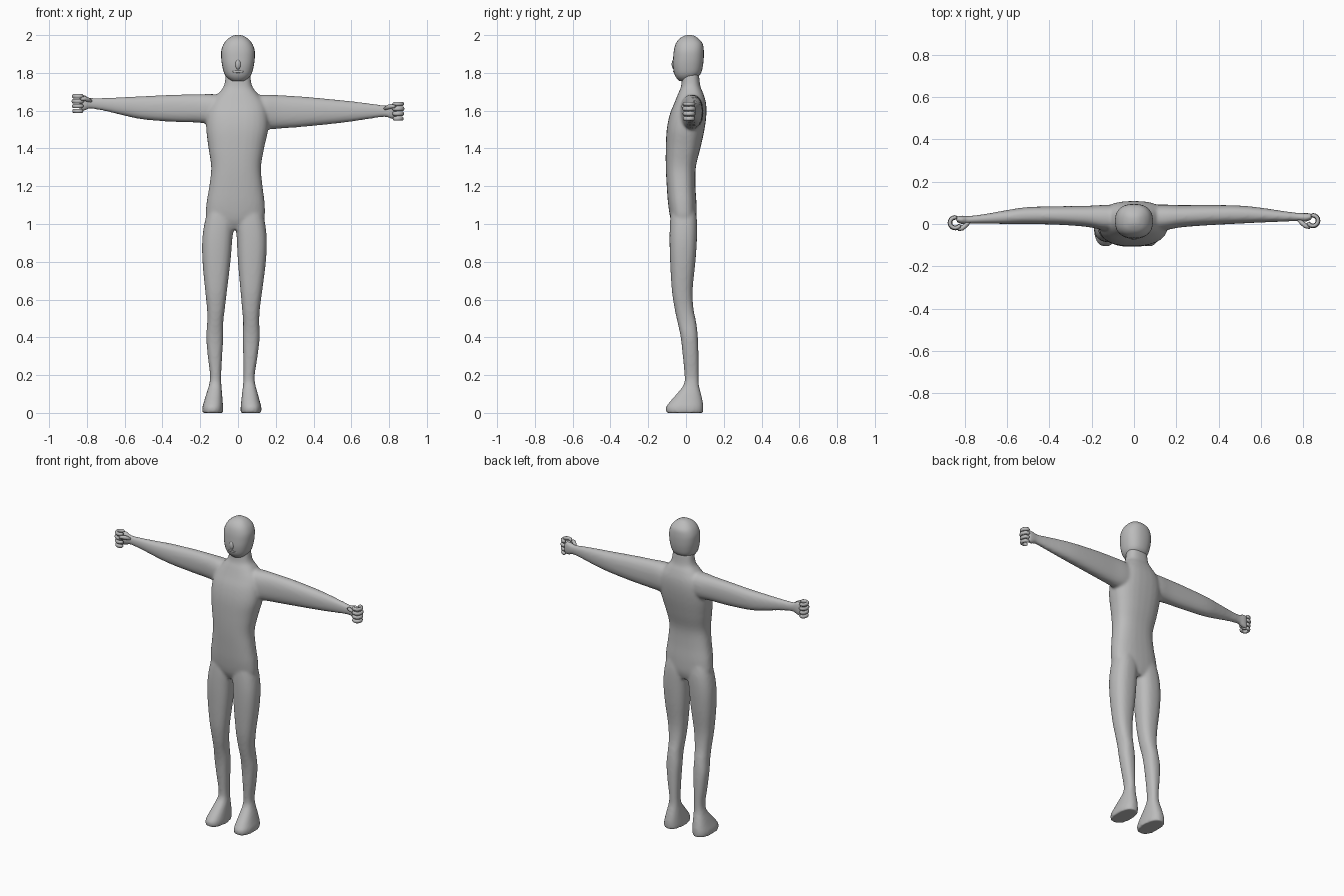
import bpy, bmesh, math
from mathutils import Vector

skin = bpy.data.materials.new("plain grey")
skin.diffuse_color = (0.5, 0.5, 0.5, 1)


def add_object(name, bm):
    bmesh.ops.recalc_face_normals(bm, faces=bm.faces)
    mesh = bpy.data.meshes.new(name)
    bm.to_mesh(mesh)
    bm.free()
    for p in mesh.polygons:
        p.use_smooth = True
    mesh.materials.append(skin)
    obj = bpy.data.objects.new(name, mesh)
    bpy.context.collection.objects.link(obj)
    return obj


def bridge(bm, rings):
    n = len(rings[0])
    for a, b in zip(rings, rings[1:]):
        for i in range(n):
            bm.faces.new((a[i], a[(i + 1) % n], b[(i + 1) % n], b[i]))
    bm.faces.new(rings[0])
    bm.faces.new(rings[-1][::-1])


def smooth_rows(rows, steps=4):
    """Catmull-Rom interpolation between cross-sections."""
    out = []
    for i in range(len(rows) - 1):
        p = [rows[max(i - 1, 0)], rows[i], rows[i + 1], rows[min(i + 2, len(rows) - 1)]]
        for s in range(steps):
            t = s / steps
            out.append([0.5 * (2 * b + (c - a) * t + (2 * a - 5 * b + 4 * c - d) * t * t
                               + (3 * b - a - 3 * c + d) * t ** 3) for a, b, c, d in zip(*p)])
    return out + [list(rows[-1])]


def loft(bm, rows, axis, power=2.3, n=28):
    """Rows: position on axis, then low/high of the two other extents."""
    rings = []
    for k, a0, a1, b0, b1 in smooth_rows(rows):
        ring = []
        for i in range(n):
            t = 2 * math.pi * i / n
            c, s = math.cos(t), math.sin(t)
            u = (a0 + a1) / 2 + (a1 - a0) / 2 * math.copysign(abs(c) ** (2 / power), c)
            v = (b0 + b1) / 2 + (b1 - b0) / 2 * math.copysign(abs(s) ** (2 / power), s)
            ring.append(bm.verts.new((u, v, k) if axis == 'z' else (k, u, v)))
        rings.append(ring)
    bridge(bm, rings)


def tube(bm, points, ry, rz, n=10):
    """Rounded tube along a mostly horizontal path."""
    rings = []
    for i, p in enumerate(points):
        d = (points[min(i + 1, len(points) - 1)] - points[max(i - 1, 0)]).normalized()
        side = d.cross(Vector((0, 0, 1))).normalized()
        up = side.cross(d)
        f = 0.6 if i in (0, len(points) - 1) else 1
        rings.append([bm.verts.new(p + f * (side * ry * math.cos(2 * math.pi * j / n)
                                            + up * rz * math.sin(2 * math.pi * j / n))) for j in range(n)])
    bridge(bm, rings)


# Body: torso, legs and arms lofted, then fused into one soft skin
body = bmesh.new()
loft(body, [  # z, x low/high, y low/high
    (0.97, -0.10, 0.07, -0.055, 0.04),
    (1.02, -0.165, 0.135, -0.08, 0.055),
    (1.10, -0.168, 0.142, -0.094, 0.056),
    (1.20, -0.152, 0.130, -0.102, 0.05),
    (1.30, -0.142, 0.122, -0.107, 0.052),
    (1.40, -0.156, 0.138, -0.107, 0.076),
    (1.50, -0.168, 0.160, -0.102, 0.098),
    (1.58, -0.165, 0.160, -0.086, 0.108),
    (1.64, -0.145, 0.145, -0.062, 0.106),
    (1.69, -0.105, 0.105, -0.042, 0.092),
    (1.73, -0.075, 0.075, -0.026, 0.076),
    (1.80, -0.064, 0.064, -0.02, 0.068)], 'z', 2.5)

leg = [(1.10, -0.150, -0.03, -0.075, 0.045), (1.02, -0.174, -0.022, -0.084, 0.058),
       (0.92, -0.189, -0.030, -0.087, 0.058), (0.80, -0.188, -0.040, -0.084, 0.05),
       (0.65, -0.174, -0.058, -0.075, 0.035), (0.55, -0.164, -0.070, -0.060, 0.04),
       (0.48, -0.163, -0.078, -0.045, 0.054), (0.40, -0.168, -0.078, -0.028, 0.063),
       (0.30, -0.160, -0.084, -0.017, 0.066), (0.20, -0.148, -0.089, -0.008, 0.066),
       (0.15, -0.153, -0.088, -0.012, 0.068), (0.10, -0.168, -0.084, -0.05, 0.08),
       (0.06, -0.180, -0.081, -0.085, 0.089), (0.03, -0.189, -0.079, -0.106, 0.092),
       (0.0, -0.190, -0.079, -0.104, 0.09)]
loft(body, leg, 'z', 2.4)
other = []
for z, x0, x1, y0, y1 in leg:  # the stance leans slightly to one side
    m = 2 * (-0.033 + 0.016 * z)
    other.append((z, m - x1, m - x0, y0, y1))
loft(body, other, 'z', 2.4)

loft(body, [  # x, y low/high, z low/high
    (0.06, -0.03, 0.09, 1.50, 1.68), (0.14, -0.03, 0.092, 1.50, 1.685),
    (0.22, -0.016, 0.089, 1.505, 1.682), (0.35, -0.006, 0.09, 1.515, 1.674),
    (0.50, 0.002, 0.087, 1.53, 1.66), (0.60, 0.007, 0.077, 1.542, 1.65),
    (0.70, 0.011, 0.062, 1.557, 1.638), (0.78, 0.014, 0.052, 1.567, 1.628),
    (0.81, 0.01, 0.052, 1.556, 1.638), (0.84, 0.022, 0.05, 1.554, 1.64)], 'x')
loft(body, [
    (-0.06, -0.03, 0.088, 1.53, 1.685), (-0.14, -0.03, 0.09, 1.53, 1.688),
    (-0.22, -0.014, 0.086, 1.537, 1.687), (-0.35, -0.004, 0.084, 1.541, 1.684),
    (-0.50, 0.0, 0.08, 1.553, 1.677), (-0.60, 0.0, 0.066, 1.573, 1.672),
    (-0.70, 0.002, 0.048, 1.597, 1.668), (-0.78, 0.002, 0.038, 1.61, 1.668),
    (-0.81, -0.002, 0.04, 1.60, 1.682), (-0.84, 0.01, 0.038, 1.592, 1.685)], 'x')
skin_body = add_object("body", body)
fuse = skin_body.modifiers.new("fuse", 'REMESH')
fuse.mode = 'VOXEL'
fuse.voxel_size = 0.008
fuse.use_smooth_shade = True
soften = skin_body.modifiers.new("soften", 'SMOOTH')
soften.factor = 0.5
soften.iterations = 8

# Head
head = bmesh.new()
loft(head, [
    (1.757, -0.035, 0.035, -0.035, 0.045), (1.775, -0.058, 0.058, -0.052, 0.06),
    (1.80, -0.074, 0.074, -0.063, 0.08), (1.84, -0.084, 0.084, -0.069, 0.09),
    (1.88, -0.089, 0.089, -0.068, 0.094), (1.92, -0.088, 0.088, -0.064, 0.094),
    (1.955, -0.075, 0.075, -0.054, 0.088), (1.98, -0.054, 0.054, -0.036, 0.068),
    (1.995, -0.03, 0.03, -0.012, 0.046), (2.0, -0.012, 0.012, 0.005, 0.03)], 'z', 2.4)
add_object("head", head)

# Nose and lips: small soft bumps on the face
for name, loc, size in (("nose", (0, -0.062, 1.845), (0.016, 0.014, 0.028)),
                        ("lips", (0, -0.056, 1.807), (0.035, 0.012, 0.008))):
    bm = bmesh.new()
    bmesh.ops.create_uvsphere(bm, u_segments=16, v_segments=10, radius=1)
    for v in bm.verts:
        v.co = Vector(loc) + Vector([a * b for a, b in zip(v.co, size)])
    add_object(name, bm)

# Curled fingers and thumb on each hand
for label, side, cy, cz in (("left", 1, 0.016, 1.597), ("right", -1, 0.006, 1.637)):
    bm = bmesh.new()
    for k in range(4):
        z = cz + (k - 1.5) * 0.026
        r = 0.027 - 0.002 * abs(k - 2)
        path = []
        for i in range(13):
            a = math.radians(110 - 270 * i / 12)
            path.append(Vector((side * (0.845 + r * math.cos(a)), cy + r * math.sin(a), z)))
        tube(bm, path, 0.009, 0.0115)
    add_object(label + "_fingers", bm)
    bm = bmesh.new()
    tube(bm, [Vector((side * x, cy + y, cz + z)) for x, y, z in
              ((0.775, 0.005, 0.012), (0.795, -0.012, 0.022), (0.812, -0.026, 0.027), (0.832, -0.034, 0.025))],
         0.011, 0.012)
    add_object(label + "_thumb", bm)
